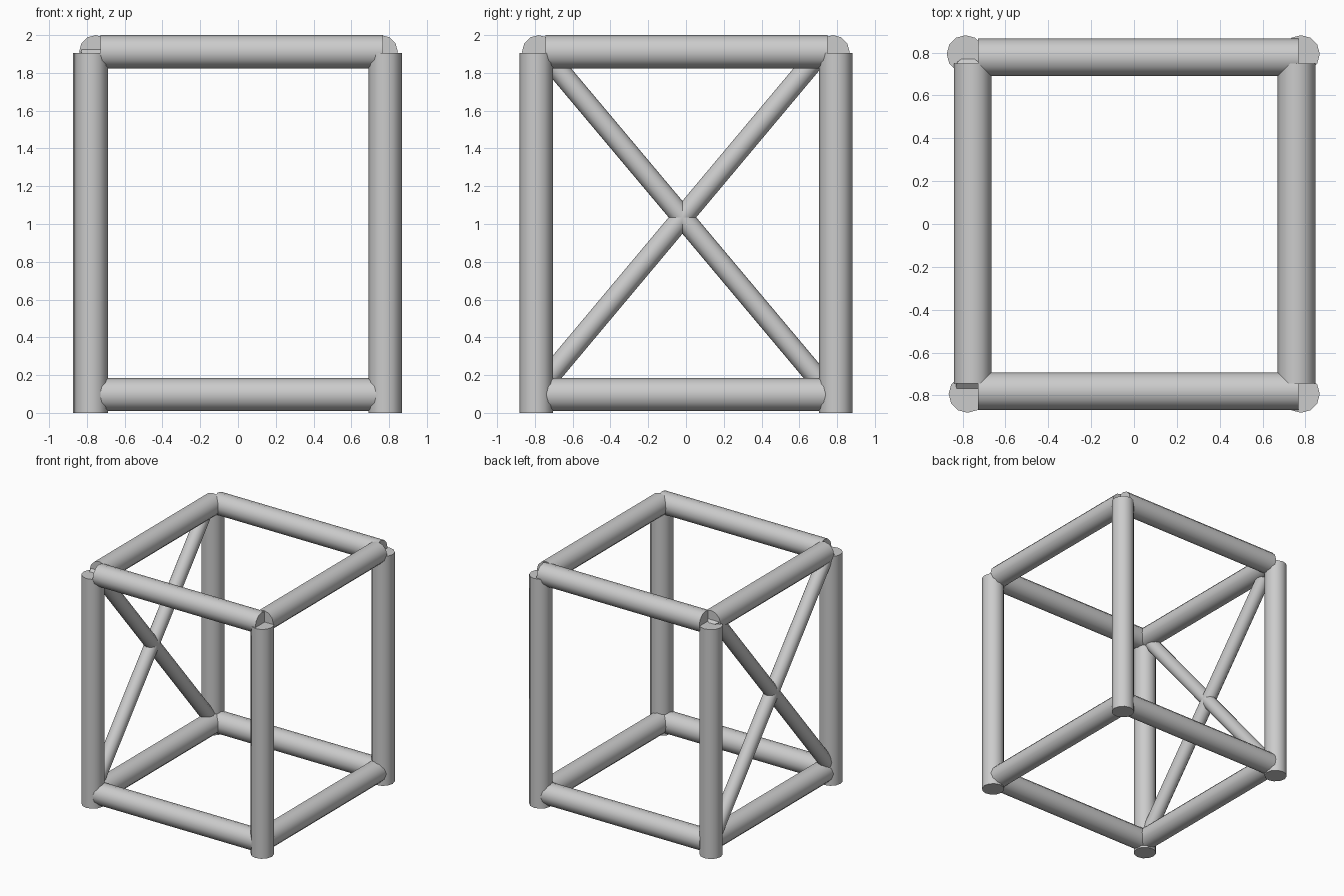
import bpy, math
from mathutils import Vector

if "Cube" in bpy.data.objects:
    bpy.data.objects.remove(bpy.data.objects["Cube"])

R = 0.088       # posts and rails
R_BRACE = 0.056


def rod(name, a, b, r, spin=0.0):
    """12-sided capped rod from a to b."""
    a, b = Vector(a), Vector(b)
    d = b - a
    bpy.ops.mesh.primitive_cylinder_add(vertices=12, radius=r, depth=d.length)
    ob = bpy.context.object
    ob.name = name
    ob.rotation_mode = 'QUATERNION'
    ob.rotation_quaternion = d.to_track_quat('Z', 'Y')
    ob.location = (a + b) / 2
    bpy.ops.object.shade_smooth_by_angle(angle=math.radians(40))
    return ob


# Corner posts
for name, x, y in (("front_left", -0.777, -0.793), ("front_right", 0.779, -0.793),
                   ("back_left", -0.786, 0.793), ("back_right", 0.779, 0.793)):
    rod(name + "_post", (x, y, 0), (x, y, 1.905), R)

# Lower and upper rails
for level, z in (("lower", 0.097), ("upper", 1.912)):
    for side, y in (("front", -0.78), ("back", 0.778)):
        rod(f"{level}_{side}_rail", (-0.728, y, z), (0.767, y, z), R)
    for side, x in (("left", -0.753), ("right", 0.758)):
        rod(f"{level}_{side}_rail", (x, -0.745, z), (x, 0.749, z), R)

# Crossed braces on the left side
rod("brace_rising_back", (-0.775, -0.764, 0.146), (-0.775, 0.735, 1.935), R_BRACE)
rod("brace_rising_front", (-0.775, 0.728, 0.146), (-0.775, -0.757, 1.914), R_BRACE)
